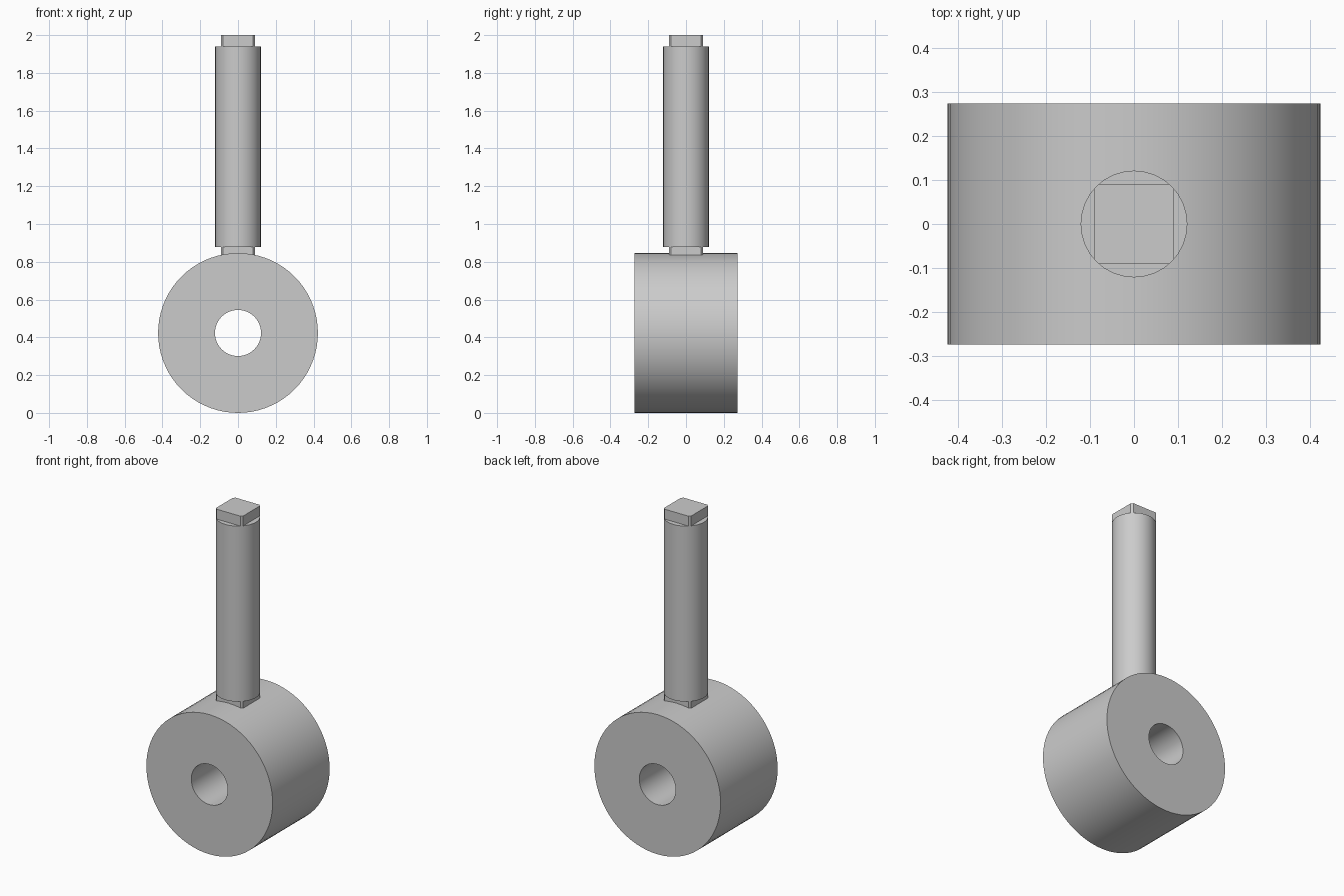
import bpy
import bmesh
from math import pi, radians, sqrt
from mathutils import Matrix

cube = bpy.data.objects.get("Cube")
if cube:
    bpy.data.objects.remove(cube, do_unlink=True)

DRUM_R, BORE_R, DRUM_HALF = 0.423, 0.122, 0.273
SHAFT_R, SQUARE_HALF = 0.121, 0.091

grey = bpy.data.materials.new("plain grey")
grey.use_nodes = True
colour = (0.6, 0.6, 0.6, 1)
grey.diffuse_color = colour
grey.node_tree.nodes["Principled BSDF"].inputs["Base Color"].default_value = colour


def finish(name, bm):
    """Turn a bmesh into a grey object with smooth curves and sharp rims."""
    bmesh.ops.recalc_face_normals(bm, faces=bm.faces)
    mesh = bpy.data.meshes.new(name)
    bm.to_mesh(mesh)
    bm.free()
    mesh.materials.append(grey)
    obj = bpy.data.objects.new(name, mesh)
    bpy.context.collection.objects.link(obj)
    bpy.ops.object.select_all(action='DESELECT')
    obj.select_set(True)
    bpy.context.view_layer.objects.active = obj
    bpy.ops.object.shade_smooth_by_angle(angle=radians(30))
    return obj


def square_end(name, bottom, top):
    """Square block with its corners trimmed to the shaft's round."""
    bm = bmesh.new()
    a = SQUARE_HALF
    b = sqrt(SHAFT_R ** 2 - a ** 2)
    outline = [(a, -b), (a, b), (b, a), (-b, a), (-a, b), (-a, -b), (-b, -a), (b, -a)]
    base = bm.faces.new([bm.verts.new((x, y, bottom)) for x, y in outline])
    ext = bmesh.ops.extrude_face_region(bm, geom=[base], use_keep_orig=True)
    verts = [v for v in ext["geom"] if isinstance(v, bmesh.types.BMVert)]
    bmesh.ops.translate(bm, verts=verts, vec=(0, 0, top - bottom))
    return finish(name, bm)


# Bored drum: a rectangular section spun around the y axis
bm = bmesh.new()
section = [(BORE_R, -DRUM_HALF), (DRUM_R, -DRUM_HALF), (DRUM_R, DRUM_HALF), (BORE_R, DRUM_HALF)]
ring = [bm.verts.new((r, y, 0)) for r, y in section]
edges = [bm.edges.new((ring[i], ring[(i + 1) % 4])) for i in range(4)]
bmesh.ops.spin(bm, geom=ring + edges, cent=(0, 0, 0), axis=(0, 1, 0),
               angle=2 * pi, steps=72, use_merge=True)
bmesh.ops.remove_doubles(bm, verts=bm.verts, dist=0.0001)
drum = finish("bored_drum", bm)
drum.location.z = DRUM_R

# Round shaft
bm = bmesh.new()
low, high = 0.877, 1.94
bmesh.ops.create_cone(bm, cap_ends=True, segments=32, radius1=SHAFT_R, radius2=SHAFT_R,
                      depth=high - low, matrix=Matrix.Translation((0, 0, (low + high) / 2)))
finish("round_shaft", bm)

# Square ends: one seated in the drum, one on top
square_end("lower_square_end", 0.8, low)
square_end("upper_square_end", high, 2.0)
